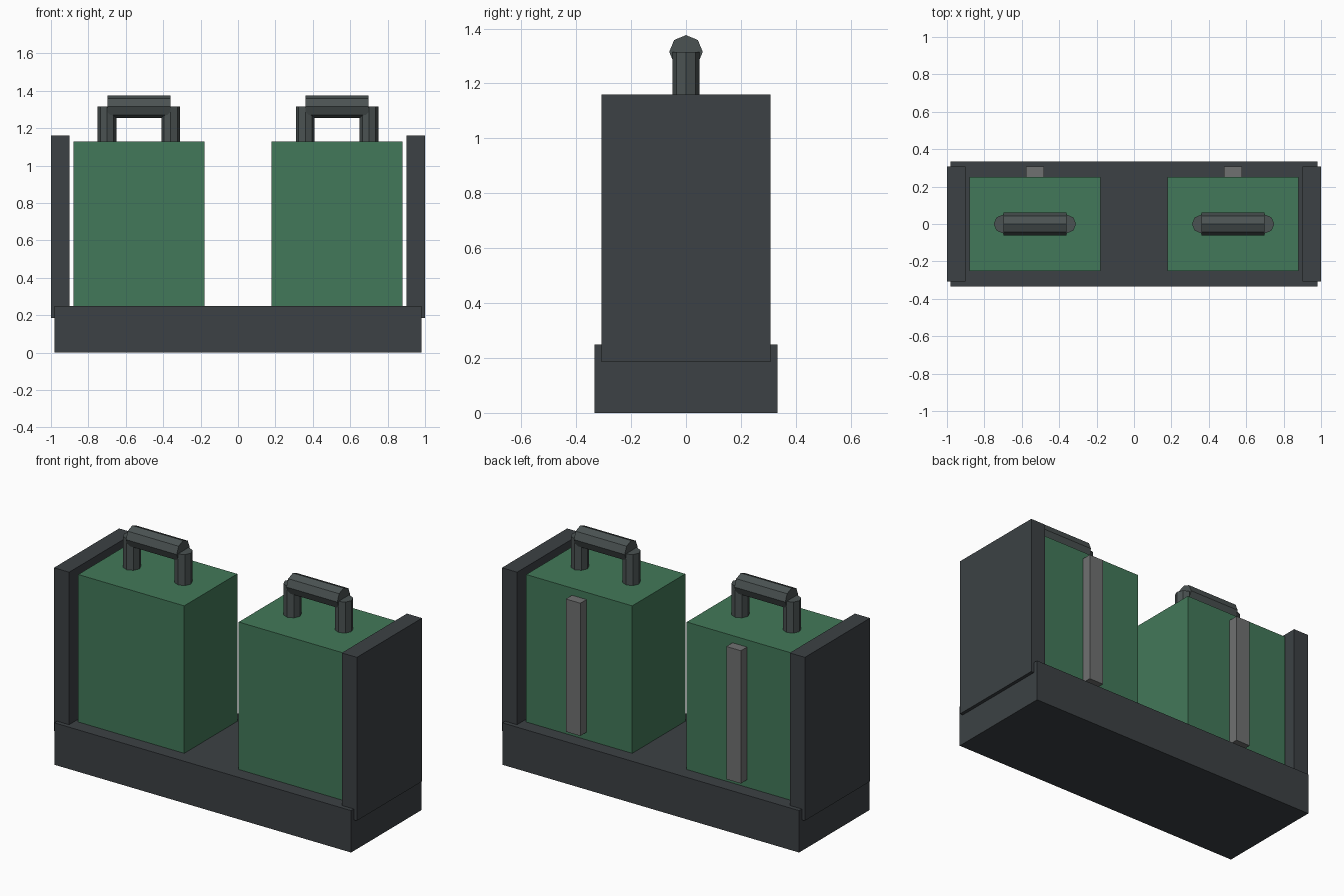
import bpy
from math import pi

if "Cube" in bpy.data.objects:
    bpy.data.objects.remove(bpy.data.objects["Cube"])


def material(name, rgb):
    m = bpy.data.materials.new(name)
    m.diffuse_color = (*rgb, 1)
    m.use_nodes = True
    m.node_tree.nodes["Principled BSDF"].inputs["Base Color"].default_value = m.diffuse_color
    return m


DARK = material("dark_frame", (0.045, 0.053, 0.058))
GREEN = material("green_paint", (0.055, 0.19, 0.1))
HANDLE = material("handle_grey", (0.07, 0.085, 0.085))
STRIP = material("strip_grey", (0.16, 0.165, 0.165))


def box(name, x, y, z, mat):
    """Box from (min, max) ranges on each axis."""
    lo, hi = zip(x, y, z)
    bpy.ops.mesh.primitive_cube_add(size=1, location=[(a + b) / 2 for a, b in zip(lo, hi)])
    ob = bpy.context.object
    ob.name = name
    ob.scale = [b - a for a, b in zip(lo, hi)]
    bpy.ops.object.transform_apply(location=False, rotation=False, scale=True)
    ob.data.materials.append(mat)


def rod(name, radius, length, location, rotation=(0, 0, 0)):
    """Eight-sided flat-shaded rod."""
    bpy.ops.mesh.primitive_cylinder_add(vertices=8, radius=radius, depth=length,
                                        location=location, rotation=rotation)
    ob = bpy.context.object
    ob.name = name
    ob.data.materials.append(HANDLE)


# Base tray
box("base_tray", (-0.98, 0.98), (-0.333, 0.333), (0, 0.25), DARK)

for side, s in (("left", -1), ("right", 1)):
    cx = s * 0.53
    # End panel overlapping the tray
    box(f"{side}_end_panel", (s * 0.95 - 0.05, s * 0.95 + 0.05), (-0.307, 0.307), (0.185, 1.16), DARK)
    # Canister with a strip on its back face
    box(f"{side}_canister", (cx - 0.35, cx + 0.35), (-0.25, 0.25), (0.25, 1.13), GREEN)
    box(f"{side}_back_strip", (cx - 0.048, cx + 0.048), (0.25, 0.308), (0.295, 1.087), STRIP)
    # Handle: two posts and a grip bar
    for post, dx in (("outer", s * 0.17), ("inner", -s * 0.17)):
        rod(f"{side}_{post}_handle_post", 0.05, 0.185, (cx + dx, 0, 1.2225))
    rod(f"{side}_handle_grip", 0.061, 0.336, (cx, 0, 1.315), (0, pi / 2, 0))
